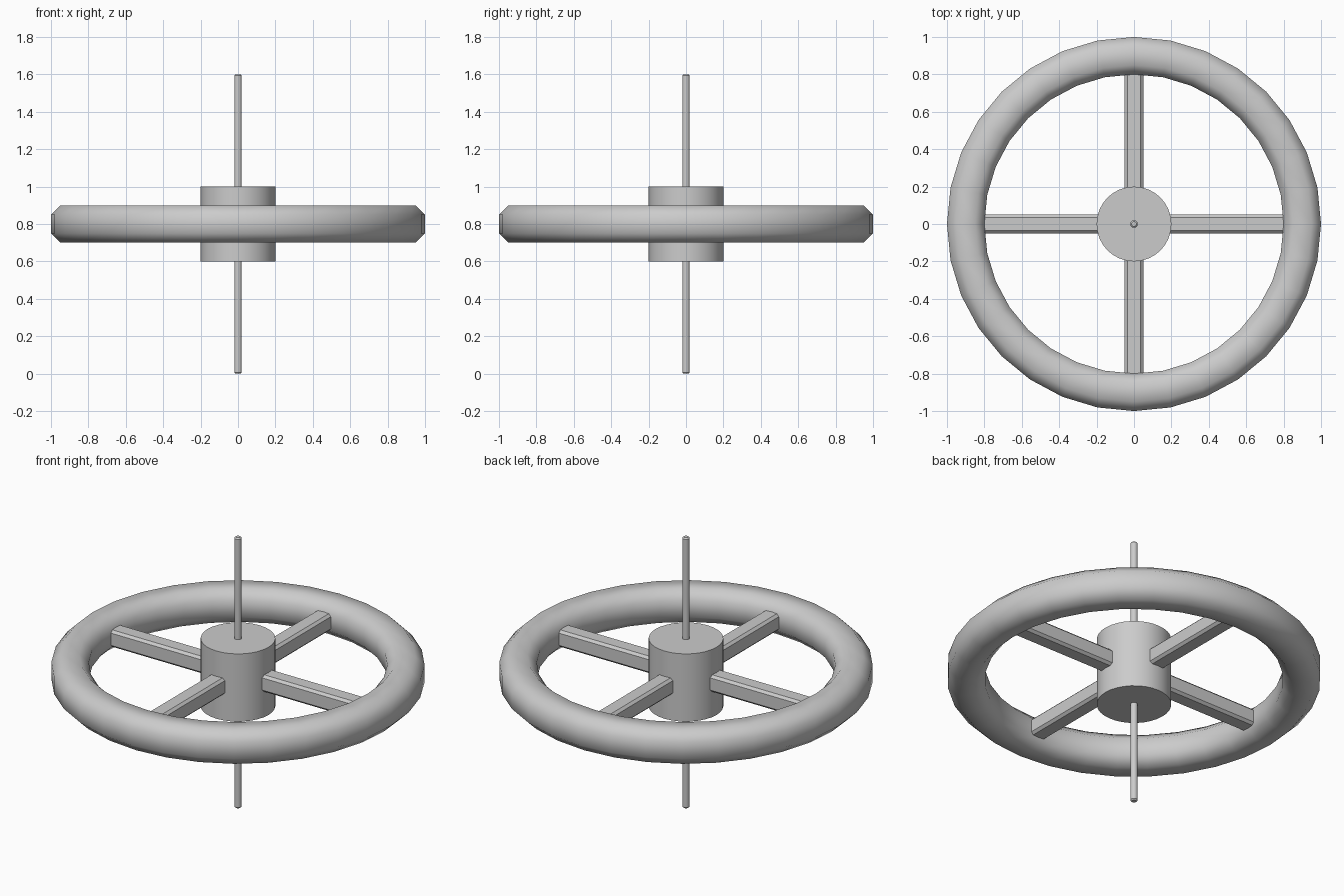
import bpy
from math import radians, sin, cos, pi

if "Cube" in bpy.data.objects:
    bpy.data.objects.remove(bpy.data.objects["Cube"])

HUB_Z = 0.8
SIDES = 32


def lathe(name, profile, closed, sides=SIDES):
    """Revolve (radius, z) points about the z axis; cap the ends if not closed."""
    n = len(profile)
    verts, faces = [], []
    for i in range(sides):
        a = 2 * pi * i / sides
        verts += [(r * cos(a), r * sin(a), z) for r, z in profile]
    for i in range(sides):
        j = (i + 1) % sides
        for k in range(n if closed else n - 1):
            m = (k + 1) % n
            faces.append((i * n + k, j * n + k, j * n + m, i * n + m))
    if not closed:
        faces.append([i * n for i in reversed(range(sides))])
        faces.append([i * n + n - 1 for i in range(sides)])
    mesh = bpy.data.meshes.new(name)
    mesh.from_pydata(verts, [], faces)
    obj = bpy.data.objects.new(name, mesh)
    bpy.context.collection.objects.link(obj)
    return obj


def shade(obj, angle):
    bpy.ops.object.select_all(action='DESELECT')
    obj.select_set(True)
    bpy.context.view_layer.objects.active = obj
    bpy.ops.object.shade_smooth_by_angle(angle=radians(angle))


# Rim: square section with wide chamfers, smooth all round
h, c = 0.1, 0.05
section = [(h, -c), (h, c), (c, h), (-c, h), (-h, c), (-h, -c), (-c, -h), (c, -h)]
rim = lathe("rim", [(0.9 + r, HUB_Z + z) for r, z in section], closed=True)
shade(rim, 60)

# Hub: short cylinder
hub = lathe("hub", [(0.2, 0.6), (0.2, 1.0)], closed=False)
shade(hub, 40)

# Axle: thin rod with slightly chamfered ends
axle = lathe("axle", [(0.013, 0), (0.02, 0.007), (0.02, 1.593), (0.013, 1.6)], closed=False)
shade(axle, 40)

# Spokes: four bevelled bars from hub to rim
for i in range(4):
    a = i * pi / 2
    bpy.ops.mesh.primitive_cube_add(
        size=1, location=(0.47 * cos(a), 0.47 * sin(a), HUB_Z), rotation=(0, 0, a))
    spoke = bpy.context.object
    spoke.name = f"spoke_{i + 1}"
    spoke.scale = (0.72, 0.1, 0.1)
    bpy.ops.object.transform_apply(location=False, rotation=False, scale=True)
    bevel = spoke.modifiers.new("edge_bevel", 'BEVEL')
    bevel.width = 0.014
    bevel.segments = 1
